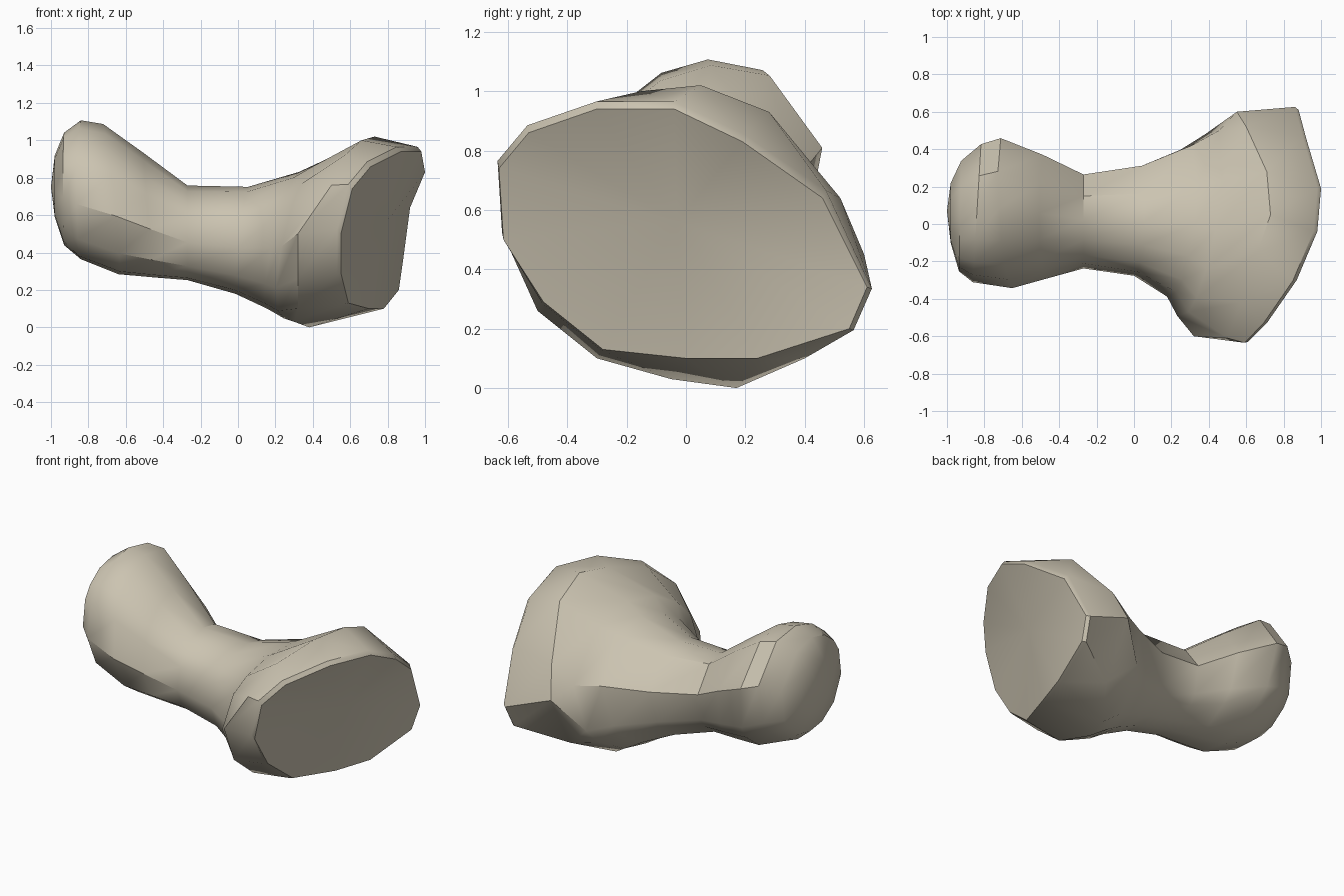
import bpy
import bmesh
import math
from mathutils import Vector

old_cube = bpy.data.objects.get("Cube")
if old_cube:
    bpy.data.objects.remove(old_cube, do_unlink=True)


def flat_material(name, colour):
    material = bpy.data.materials.new(name)
    material.use_nodes = True
    material.diffuse_color = colour
    material.node_tree.nodes["Principled BSDF"].inputs["Base Color"].default_value = colour
    return material


# Slanted rim of the broad end, anticlockwise as seen from the end
RIM = [Vector(p) for p in (
    (.88, .61, .34), (.92, .46, .64), (1, .19, .83), (.98, -.04, .94),
    (.87, -.3, .94), (.71, -.53, .86), (.61, -.63, .74), (.55, -.615, .5),
    (.55, -.48, .29), (.59, -.28, .13), (.7, 0, .1), (.78, .24, .1), (.86, .55, .2))]
RIM_CENTRE = Vector((.79, -.03, .56))

# Shoulder behind the rim, where the flare is widest
SHOULDER = [Vector(p) for p in (
    (.55, .6, .45), (.6, .52, .64), (.71, .28, .93), (.73, .05, 1.02),
    (.66, -.15, 1), (.57, -.42, .92), (.5, -.61, .76), (.32, -.6, .5),
    (.32, -.5, .26), (.32, -.3, .1), (.3, -.05, .03), (.38, .17, 0), (.55, .4, .1))]

# Shaft sections: centre, half width, half height, roll in degrees,
# and how far the section leans along x per unit of y and of z
SECTIONS = [
    ((.34, .01, .465), .51, .40, -16, .2, .25),
    ((.24, .02, .465), .41, .355, -14, .13, .24),
    ((.02, .02, .465), .295, .28, -10, .05, .12),
    ((-.27, .015, .505), .235, .262, -45, 0, 0),
    ((-.48, .04, .6), .305, .35, -45, 0, -.08),
    ((-.68, .06, .685), .365, .425, -45, -.05, -.1),
    ((-.84, .06, .735), .345, .385, -45, .06, 0),
    ((-.93, .045, .74), .295, .295, 0, .02, 0),
    ((-.98, .06, .755), .16, .16, 0, 0, 0),
]
TIP = Vector((-1, .07, .75))


def section_ring(centre, width, height, roll, lean_y, lean_z):
    """Tilted, rolled ellipse whose points line up with the rim."""
    roll = math.radians(roll)
    ring = []
    for point in RIM:
        angle = math.atan2((point.z - RIM_CENTRE.z) / .42,
                           (point.y - RIM_CENTRE.y) / .62) - roll
        a = 1.02 * width * math.cos(angle)
        b = 1.02 * height * math.sin(angle)
        y = a * math.cos(roll) - b * math.sin(roll)
        z = a * math.sin(roll) + b * math.cos(roll)
        ring.append(Vector(centre) + Vector((lean_y * y + lean_z * z, y, z)))
    return ring


def loft(name, rings, first_tip, last_tip, material):
    """Skin the rings and close each end with a fan."""
    mesh = bpy.data.meshes.new(name)
    bm = bmesh.new()
    loops = [[bm.verts.new(p) for p in ring] for ring in rings]
    count = len(loops[0])
    for near, far in zip(loops, loops[1:]):
        for i in range(count):
            j = (i + 1) % count
            bm.faces.new((near[i], far[i], far[j], near[j]))
    for loop, tip in ((loops[0], first_tip), (loops[-1], last_tip)):
        centre = bm.verts.new(tip)
        for i in range(count):
            bm.faces.new((loop[i], loop[(i + 1) % count], centre))
    bmesh.ops.recalc_face_normals(bm, faces=bm.faces)
    bm.to_mesh(mesh)
    bm.free()
    mesh.materials.append(material)
    obj = bpy.data.objects.new(name, mesh)
    bpy.context.collection.objects.link(obj)
    return obj


# Narrow chamfer around the upper part of the flat end
chamfer = []
for point in RIM:
    outward = point - RIM_CENTRE
    lift = .025 if outward.z > -.2 else -.005
    spread = .025 if outward.y > 0 else .008
    chamfer.append(point + Vector((-.02, outward.y * spread, lift)))

rings = [RIM, chamfer, SHOULDER] + [section_ring(*section) for section in SECTIONS]
stone = flat_material("pale_stone", (.6, .55, .44, 1))
body = loft("flared_body", rings, RIM_CENTRE, TIP, stone)

bpy.ops.object.select_all(action="DESELECT")
body.select_set(True)
bpy.context.view_layer.objects.active = body
bpy.ops.object.shade_smooth_by_angle(angle=math.radians(35))
